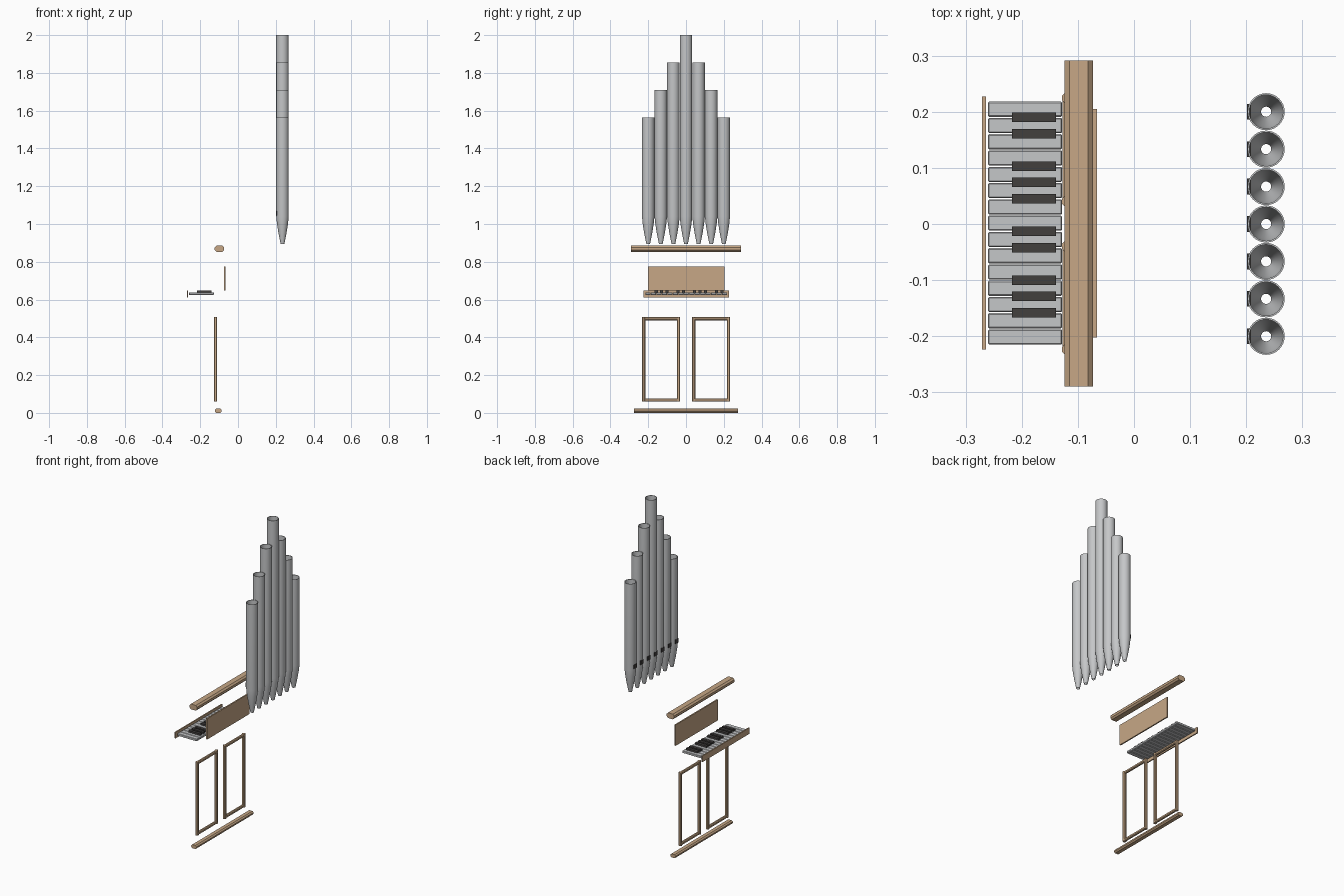
import bpy, bmesh, math

if "Cube" in bpy.data.objects:
    bpy.data.objects.remove(bpy.data.objects["Cube"], do_unlink=True)


def material(name, r, g, b):
    m = bpy.data.materials.new(name)
    m.use_nodes = True
    m.diffuse_color = (r, g, b, 1)
    m.node_tree.nodes["Principled BSDF"].inputs["Base Color"].default_value = (r, g, b, 1)
    return m


WOOD = material("light wood", 0.57, 0.39, 0.24)
METAL = material("pipe and key grey", 0.56, 0.57, 0.58)
DARK = material("dark keys", 0.055, 0.05, 0.048)


def finish(name, bm, mat):
    bmesh.ops.recalc_face_normals(bm, faces=bm.faces)
    mesh = bpy.data.meshes.new(name)
    bm.to_mesh(mesh)
    bm.free()
    mesh.materials.append(mat)
    obj = bpy.data.objects.new(name, mesh)
    bpy.context.collection.objects.link(obj)
    return obj


def box(name, xs, ys, zs, mat, bevel=0, edge_axis=None):
    """Box from (min, max) ranges; bevels all edges or those along one axis."""
    bm = bmesh.new()
    bmesh.ops.create_cube(bm, size=1)
    for v in bm.verts:
        for i, (a, b) in enumerate((xs, ys, zs)):
            v.co[i] = (a + b) / 2 + v.co[i] * (b - a)
    if bevel:
        edges = [e for e in bm.edges if edge_axis is None
                 or abs((e.verts[0].co - e.verts[1].co)[edge_axis]) > 1e-4]
        bmesh.ops.bevel(bm, geom=edges, offset=bevel, segments=1, affect='EDGES')
    return finish(name, bm, mat)


def lathe(name, profile, x, y, mat, sides=32):
    """Closed (radius, height) profile turned about a vertical axis."""
    bm = bmesh.new()
    rings = []
    for k in range(sides):
        a = math.tau * k / sides
        rings.append([bm.verts.new((x + r * math.cos(a), y + r * math.sin(a), z))
                      for r, z in profile])
    n = len(profile)
    for k in range(sides):
        p, q = rings[k], rings[(k + 1) % sides]
        for i in range(n):
            j = (i + 1) % n
            bm.faces.new((p[i], q[i], q[j], p[j]))
    obj = finish(name, bm, mat)
    bpy.ops.object.select_all(action='DESELECT')
    obj.select_set(True)
    bpy.context.view_layer.objects.active = obj
    bpy.ops.object.shade_smooth_by_angle(angle=math.radians(30))
    return obj


# Rails with chamfered long edges
box("top_rail", (-0.124, -0.073), (-0.29, 0.291), (0.853, 0.885), WOOD, 0.009, 1)
box("base_rail", (-0.123, -0.087), (-0.275, 0.275), (0.0, 0.022), WOOD, 0.007, 1)

# Music panel and strip before the keys
box("back_panel", (-0.074, -0.066), (-0.202, 0.205), (0.648, 0.775), WOOD)
box("key_slip", (-0.271, -0.264), (-0.224, 0.227), (0.61, 0.647), WOOD)

# Two open door frames
for side, y0 in (("right", -0.232), ("left", 0.032)):
    y1, w = y0 + 0.201, 0.017
    for n, y in enumerate((y0, y1 - w)):
        box(f"{side}_frame_post_{n}", (-0.128, -0.11), (y, y + w), (0.06, 0.507), WOOD, 0.004, 2)
    for n, z in enumerate((0.06, 0.49)):
        box(f"{side}_frame_bar_{n}", (-0.127, -0.111), (y0 + 0.004, y1 - 0.004),
            (z, z + w), WOOD, 0.004, 1)

# Keyboard: fifteen naturals, sharps centred on the gaps
PITCH, TOP = 0.029, 0.219
for k in range(15):
    y = TOP - PITCH * k
    box(f"white_key_{k}", (-0.26, -0.128), (y - PITCH + 0.001, y - 0.001),
        (0.624, 0.638), METAL, 0.002)
for k in (1, 2, 4, 5, 6, 8, 9, 11, 12, 13):
    y = TOP - PITCH * k
    box(f"black_key_{k}", (-0.217, -0.139), (y - 0.0085, y + 0.0085), (0.634, 0.649), DARK)

# Organ pipes: open tubes with tapered feet and dark mouths
PX, R, WALL = 0.2355, 0.033, 0.003
foot = [(0.01, 0.895), (0.021, 0.95), (0.029, 1.0), (R, 1.04)]
for k in range(-3, 4):
    y, top = k * 0.0667, 2.0 - 0.145 * abs(k)
    outer = foot + [(R, top)]
    inner = [(r - WALL if r > 0.011 else r - 0.001, z) for r, z in reversed(outer)]
    lathe(f"pipe_{k + 4}", outer + inner, PX, y, METAL)
    box(f"pipe_mouth_{k + 4}", (PX - R - 0.001, PX - R + 0.006),
        (y - 0.014, y + 0.014), (1.045, 1.07), DARK)
